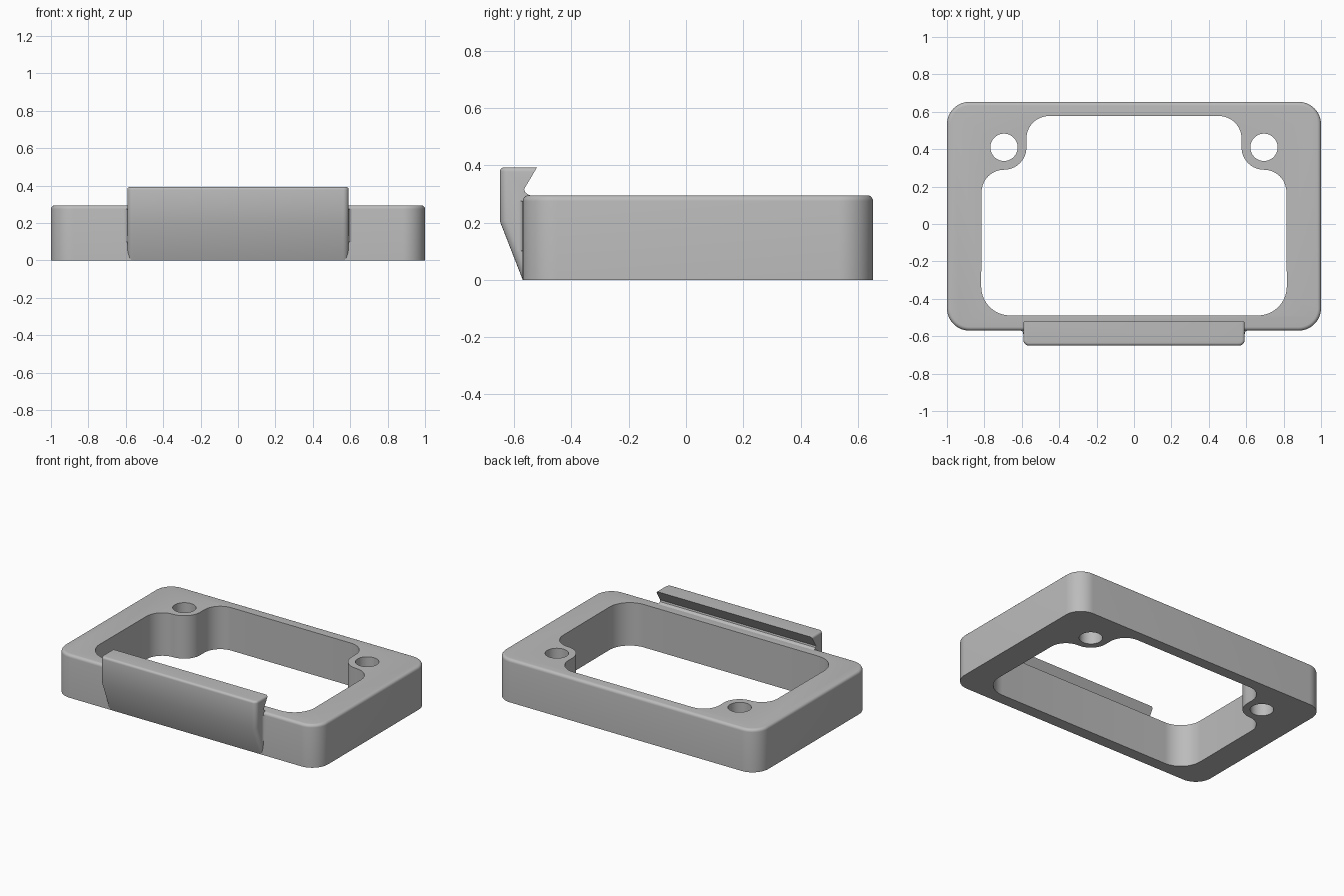
import bpy, bmesh
from math import sin, cos, radians
from mathutils import Vector

cube = bpy.data.objects.get("Cube")
if cube:
    bpy.data.objects.remove(cube, do_unlink=True)

grey = bpy.data.materials.new("plain grey")
grey.use_nodes = True
COLOUR = (0.5, 0.5, 0.5, 1)
grey.diffuse_color = COLOUR
grey.node_tree.nodes["Principled BSDF"].inputs["Base Color"].default_value = COLOUR

HEIGHT = 0.295
CLIP_TOP = 0.393


def arc(cx, cy, r, start, end, steps=14):
    """Points along an arc, angles in degrees."""
    angles = [radians(start + (end - start) * i / steps) for i in range(steps + 1)]
    return [(cx + r * cos(a), cy + r * sin(a)) for a in angles]


def prism(points, low, high, axis="z"):
    """Extrude a flat outline along z, or a (y, z) profile along x."""
    bm = bmesh.new()
    place = (lambda p, h: (p[0], p[1], h)) if axis == "z" else (lambda p, h: (h, p[0], p[1]))
    ends = [[bm.verts.new(place(p, h)) for p in points] for h in (low, high)]
    bm.faces.new(ends[0])
    bm.faces.new(ends[1])
    n = len(points)
    for i in range(n):
        j = (i + 1) % n
        bm.faces.new((ends[0][i], ends[0][j], ends[1][j], ends[1][i]))
    bmesh.ops.recalc_face_normals(bm, faces=bm.faces)
    return bm


def round_edges(bm, rule, radius):
    edges = [e for e in bm.edges if rule(*[v.co for v in e.verts])]
    bmesh.ops.bevel(bm, geom=edges, offset=radius, segments=5, profile=0.5,
                    affect="EDGES", clamp_overlap=False)


def to_object(bm, name):
    mesh = bpy.data.meshes.new(name)
    bm.to_mesh(mesh)
    bm.free()
    mesh.materials.append(grey)
    obj = bpy.data.objects.new(name, mesh)
    bpy.context.collection.objects.link(obj)
    return obj


def activate(obj):
    bpy.ops.object.select_all(action="DESELECT")
    obj.select_set(True)
    bpy.context.view_layer.objects.active = obj


def cut(obj, cutter):
    mod = obj.modifiers.new("cut", "BOOLEAN")
    mod.operation = "DIFFERENCE"
    mod.solver = "EXACT"
    mod.object = cutter
    activate(obj)
    bpy.ops.object.modifier_apply(modifier=mod.name)
    bpy.data.objects.remove(cutter, do_unlink=True)


def smooth(obj):
    activate(obj)
    bpy.ops.object.shade_smooth_by_angle(angle=radians(35))


# Outer block with a softened top rim
R = 0.12
outline = (arc(1 - R, 0.653 - R, R, 0, 90) + arc(R - 1, 0.653 - R, R, 90, 180)
           + arc(R - 1, R - 0.57, R, 180, 270) + arc(1 - R, R - 0.57, R, 270, 360))
bm = prism(outline, 0, HEIGHT)
round_edges(bm, lambda a, b: min(a.z, b.z) > HEIGHT - 0.001, 0.02)
frame = to_object(bm, "frame")

# Opening that wraps around the two screw bosses
BX, BY, BR = 0.695, 0.41, 0.12
half = (arc(0.662, -0.334, 0.155, -90, 0)
        + arc(BX, BY - 2 * BR, BR, 0, 90)
        + arc(BX, BY, BR, 270, 180)
        + arc(BX - 2 * BR, 0.457, BR, 0, 90))
half = [p for i, p in enumerate(half)
        if i == 0 or (Vector(p) - Vector(half[i - 1])).length > 0.001]
opening = half + [(-x, y) for x, y in reversed(half)]
cut(frame, to_object(prism(opening, -0.1, 0.5), "opening_cutter"))

# Screw holes
for side in (-1, 1):
    hole = arc(side * BX, BY, 0.073, 0, 360, 48)[:-1]
    cut(frame, to_object(prism(hole, -0.1, 0.5), "hole_cutter"))
smooth(frame)

# Front clip with a sloped underside and a hooked lip
W = 0.592
profile = [(-0.57, 0), (-0.65, 0.205), (-0.65, CLIP_TOP), (-0.52, CLIP_TOP),
           (-0.565, 0.317), (-0.562, 0.306), (-0.55, 0.297), (-0.53, 0.29), (-0.53, 0.02)]
bm = prism(profile, -W, W, "x")
front = {(-0.57, 0.0), (-0.65, 0.205), (-0.65, CLIP_TOP)}


def on_front(v):
    return any(abs(v.y - y) + abs(v.z - z) < 0.001 for y, z in front)


round_edges(bm, lambda a, b: abs(a.x - b.x) < 0.001 and on_front(a) and on_front(b), 0.03)
round_edges(bm, lambda a, b: min(a.z, b.z) > CLIP_TOP - 0.001
            and max(abs(a.y + 0.52), abs(b.y + 0.52)) > 0.001, 0.015)
smooth(to_object(bm, "clip"))

# Small fillets where the clip sides meet the frame
F = 0.018
for side, name in ((-1, "right_clip_fillet"), (1, "left_clip_fillet")):
    curve = arc(W + F, -0.57 - F, F, 90, 180, 6)
    points = [(side * x, y) for x, y in curve + [(W - 0.01, -0.56), (W + F, -0.56)]]
    smooth(to_object(prism(points, 0.1, HEIGHT - 0.02), name))
